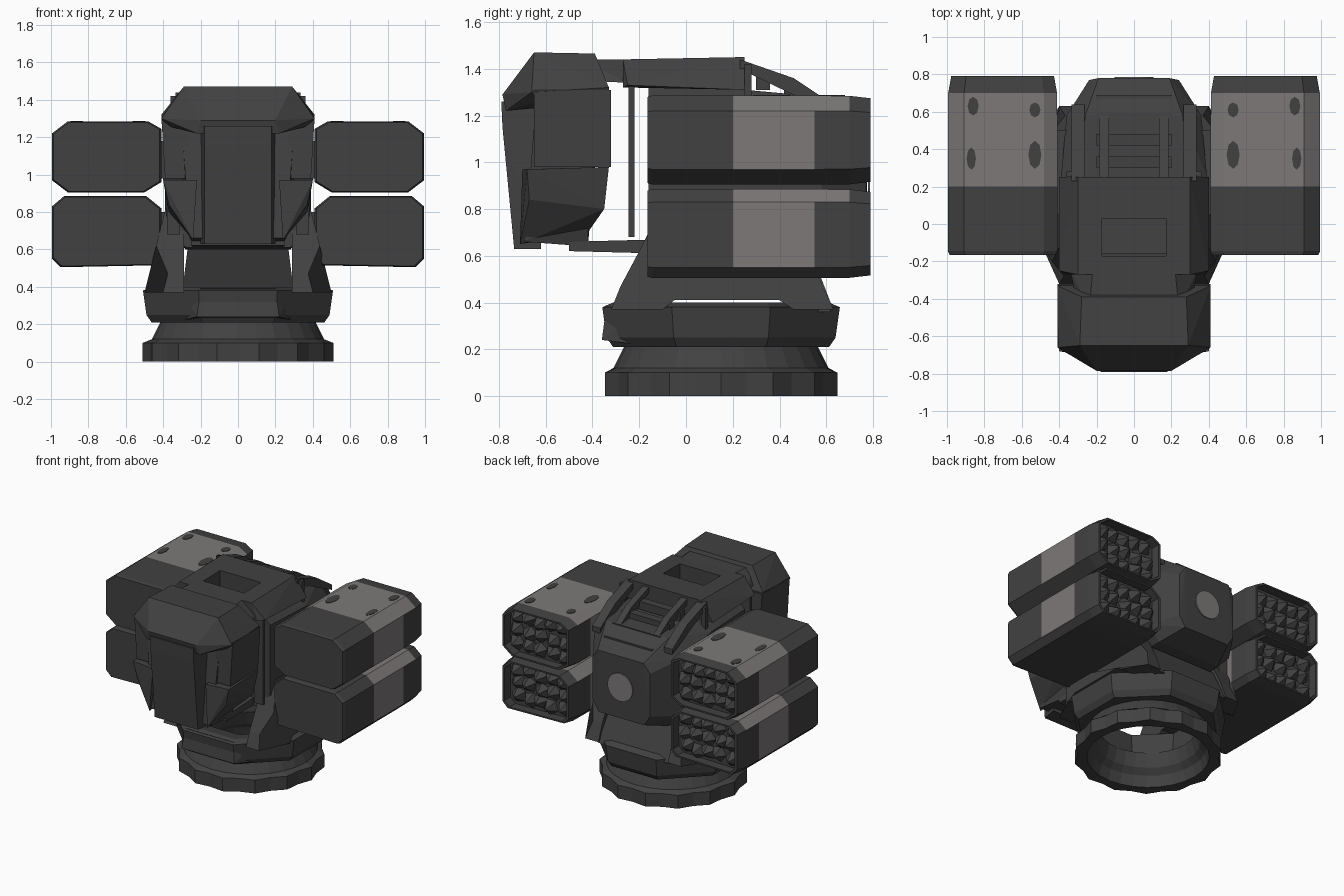
import bpy, bmesh, math, random
from mathutils import Matrix, Vector

if "Cube" in bpy.data.objects:
    bpy.data.objects.remove(bpy.data.objects["Cube"])
random.seed(4)


def material(name, c):
    m = bpy.data.materials.new(name)
    m.diffuse_color = (*c, 1)
    m.use_nodes = True
    m.node_tree.nodes["Principled BSDF"].inputs["Base Color"].default_value = m.diffuse_color
    return m


DARK = material("dark_grey", (0.053, 0.053, 0.053))
LIGHT = material("light_grey", (0.205, 0.19, 0.19))


def finish(name, bm, mats=(DARK,)):
    bmesh.ops.recalc_face_normals(bm, faces=bm.faces)
    me = bpy.data.meshes.new(name)
    bm.to_mesh(me)
    bm.free()
    for m in mats:
        me.materials.append(m)
    ob = bpy.data.objects.new(name, me)
    bpy.context.collection.objects.link(ob)
    return ob


def loft(name, rings, closed=False, mats=(DARK,)):
    """Skin a list of equal-length point rings; cap the ends or close the loop."""
    bm = bmesh.new()
    vs = [[bm.verts.new(p) for p in r] for r in rings]
    n = len(rings[0])
    for a, b in zip(vs, vs[1:] + ([vs[0]] if closed else [])):
        for i in range(n):
            j = (i + 1) % n
            bm.faces.new((a[i], a[j], b[j], b[i]))
    if not closed:
        bm.faces.new(vs[0])
        bm.faces.new(vs[-1])
    return finish(name, bm, mats)


def hull(name, pts, mirror=False, mats=(DARK,)):
    """Convex solid around the points, optionally with their x mirror images."""
    bm = bmesh.new()
    allp = list(pts) + ([(-x, y, z) for x, y, z in pts] if mirror else [])
    for p in allp:
        bm.verts.new(p)
    bmesh.ops.convex_hull(bm, input=bm.verts)
    loose = [v for v in bm.verts if not v.link_faces]
    bmesh.ops.delete(bm, geom=loose, context='VERTS')
    bmesh.ops.dissolve_limit(bm, angle_limit=0.02, verts=bm.verts, edges=bm.edges)
    return finish(name, bm, mats)


def box(name, x, y, z, mats=(DARK,)):
    return hull(name, [(a, b, c) for a in x for b in y for c in z], mats=mats)


def lathe(name, profile, sides, cy, rough=0.0, turn=0.0):
    """Closed profile of (radius, z) turned round a vertical axis at y = cy."""
    rings = []
    for i in range(sides):
        a = 2 * math.pi * (i + turn) / sides
        k = 1 - rough * (i % 2)
        rings.append([(r * (k if z < 0.12 and r > 0.45 else 1) * math.cos(a),
                       cy + r * (k if z < 0.12 and r > 0.45 else 1) * math.sin(a), z)
                      for r, z in profile])
    return loft(name, rings, closed=True)


# base ring with toothed rim, and the turning collar above it
lathe("base_ring", [(0.51, 0.0), (0.51, 0.1), (0.46, 0.12), (0.41, 0.22),
                    (0.33, 0.22), (0.36, 0.12), (0.40, 0.08), (0.42, 0.0)], 28, 0.15, 0.05)
lathe("yoke_collar", [(0.53, 0.25), (0.55, 0.38), (0.50, 0.40), (0.38, 0.38),
                      (0.36, 0.21), (0.50, 0.21)], 8, 0.15, turn=0.5)

# yoke arms: arched side profile, leaning inwards at the top
ARM = [(-0.32, 0.37), (-0.1, 0.37), (-0.05, 0.41), (0.4, 0.41), (0.46, 0.37), (0.63, 0.37),
       (0.58, 0.5), (0.5, 0.65), (0.42, 0.82), (-0.1, 0.82), (-0.2, 0.62), (-0.28, 0.47)]
for s, tag in ((1, "right"), (-1, "left")):
    outer = [(s * (0.50 - 0.25 * (z - 0.37) - (0.1 if y < -0.25 or y > 0.55 else 0)), y, z)
             for y, z in ARM]
    inner = [(s * 0.29, y, z) for y, z in ARM]
    loft("yoke_arm_" + tag, [outer, inner])
hull("yoke_rear_panel", [(0.3, 0.62, 0.36), (0.27, 0.52, 0.6), (0.3, 0.54, 0.36), (0.27, 0.46, 0.6)], True)
hull("yoke_front_lip", [(0.22, -0.36, 0.24), (0.2, -0.34, 0.39), (0.3, -0.2, 0.38), (0.3, -0.2, 0.22)], True)

# main body between the pods
hull("body", [(0.30, -0.16, 1.32), (0.38, -0.16, 1.25), (0.38, -0.16, 0.72), (0.28, -0.16, 0.61),
              (0.30, 0.25, 1.31), (0.39, 0.25, 1.24), (0.39, 0.25, 0.72), (0.28, 0.25, 0.60),
              (0.26, 0.58, 1.28), (0.36, 0.58, 1.15), (0.36, 0.58, 0.72), (0.26, 0.58, 0.62),
              (0.19, 0.78, 1.15), (0.24, 0.77, 1.08), (0.24, 0.77, 0.76), (0.19, 0.77, 0.68)], True)
bm = bmesh.new()
bmesh.ops.create_cone(bm, cap_ends=True, segments=20, radius1=0.105, radius2=0.105, depth=0.008,
                      matrix=Matrix.Translation((0, 0.783, 0.92)) @ Matrix.Rotation(-math.pi / 2, 4, 'X'))
finish("rear_disc", bm, (LIGHT,))

# roof plate with a rectangular well, and the neck to the head
roof = hull("roof_plate", [(0.30, -0.27, 1.44), (0.40, -0.25, 1.33), (0.30, 0.25, 1.45),
                           (0.40, 0.25, 1.31), (0.36, -0.27, 1.32)], True)
well = box("roof_well_cutter", (-0.17, 0.17), (-0.17, 0.03), (1.2, 1.6))
well.hide_render = True
well.hide_set(True)
cut = roof.modifiers.new("well", 'BOOLEAN')
cut.operation = 'DIFFERENCE'
cut.object = well
hull("neck", [(0.24, -0.45, 1.44), (0.30, -0.45, 1.35), (0.22, -0.25, 1.44), (0.34, -0.25, 1.34)], True)
hull("chin_plate", [(0.25, -0.5, 0.66), (0.25, -0.5, 0.62), (0.24, -0.12, 0.67), (0.24, -0.12, 0.61)], True)

# open rear frame: sloping rails and cross ribs
for s in (1, -1):
    for x, w in ((0.30, 0.035), (0.16, 0.025)):
        hull("rear_rail", [(s * (x + d), y, z) for d in (-w, w) for y, z in
                           ((0.23, 1.44), (0.23, 1.40), (0.46, 1.36), (0.46, 1.32), (0.64, 1.24), (0.64, 1.20))])
    box("rear_post", (s * 0.32, s * 0.36), (0.25, 0.28), (1.2, 1.42))
    # slim front columns
    box("front_column", (s * 0.31, s * 0.38), (-0.245, -0.22), (0.68, 1.34))
    # brackets holding the pods
    for z in (0.7, 1.08):
        box("pod_mount", (s * 0.34, s * 0.46), (0.05, 0.5), (z - 0.1, z + 0.1))
for y, z in ((0.33, 1.37), (0.45, 1.33), (0.56, 1.28), (0.66, 1.22)):
    box("rear_rib", (-0.2, 0.2), (y - 0.03, y + 0.03), (z - 0.06, z))

# sensor head at the front
hull("head_hood", [(0.29, -0.65, 1.47), (0.28, -0.39, 1.465), (0.41, -0.66, 1.30), (0.41, -0.33, 1.32),
                   (0.20, -0.785, 1.29), (0.22, -0.77, 1.22), (0.38, -0.33, 1.26), (0.38, -0.63, 1.26)], True)
hull("head_core", [(0.30, -0.64, 1.28), (0.30, -0.36, 1.28), (0.26, -0.69, 0.66), (0.24, -0.42, 0.64),
                   (0.30, -0.42, 0.82)], True)
hull("head_face_plate", [(0.18, -0.79, 1.26), (0.18, -0.735, 0.63), (0.20, -0.62, 1.26), (0.20, -0.62, 0.63),
                         (0.18, -0.785, 1.15)], True)
for s in (1, -1):
    hull("head_cheek", [(s * x, y, z) for x, y, z in
                        ((0.41, -0.65, 1.31), (0.41, -0.32, 1.31), (0.39, -0.65, 0.98), (0.39, -0.32, 0.98),
                         (0.27, -0.65, 1.31), (0.27, -0.32, 1.31), (0.27, -0.65, 0.98), (0.27, -0.32, 0.98))])
    hull("head_jaw", [(s * x, y, z) for x, y, z in
                      ((0.40, -0.68, 0.97), (0.40, -0.33, 0.98), (0.37, -0.67, 0.84), (0.37, -0.35, 0.80),
                       (0.22, -0.70, 0.97), (0.22, -0.33, 0.98), (0.24, -0.71, 0.65), (0.24, -0.42, 0.70))])

# four pods: chamfered boxes with a painted band and an open rear
UPPER = [(0.48, 1.285), (0.91, 1.285), (0.995, 1.22), (0.995, 0.97), (0.91, 0.905),
         (0.50, 0.905), (0.41, 0.96), (0.41, 1.245)]
LOWER = [(0.49, 0.885), (0.93, 0.885), (0.995, 0.83), (0.995, 0.55), (0.95, 0.505),
         (0.45, 0.515), (0.41, 0.56), (0.41, 0.82)]
STEPS = [(-0.165, 0.97), (-0.145, 1), (0.2, 1), (0.55, 1), (0.70, 0.995), (0.79, 0.94),
         (0.79, 0.88), (0.72, 0.88)]
for s, side in ((1, "right"), (-1, "left")):
    for sec, level in ((UPPER, "upper"), (LOWER, "lower")):
        cx, cz = 0.70, sum(z for _, z in sec) / 8
        rings = [[(s * (cx + (x - cx) * k), y, cz + (z - cz) * k) for x, z in sec] for y, k in STEPS]
        pod = loft(f"{level}_pod_{side}", rings, mats=(DARK, LIGHT))
        for f in pod.data.polygons:
            end = 0.70 if f.normal.z > 0.4 else 0.55
            if 0.2 < f.center.y < end and f.normal.z > -0.3:
                f.material_index = 1
        # faceted warhead tips inside the rear opening
        bm = bmesh.new()
        for i in range(5):
            for j in range(3):
                p = Vector((s * (cx + (i - 2) * 0.095), 0.75, cz + (j - 1) * 0.1))
                p += Vector((random.uniform(-.015, .015), 0, random.uniform(-.015, .015)))
                bmesh.ops.create_cone(bm, cap_ends=True, segments=5, radius1=0.065, radius2=0.01, depth=0.07,
                                      matrix=Matrix.Translation(p) @ Matrix.Rotation(-math.pi / 2, 4, 'X')
                                      @ Matrix.Rotation(random.random() * 6, 4, 'Z'))
        finish(f"{level}_pod_tips_{side}", bm)
    # worn paint patches on the top pods
    for x, y, w, l in ((0.87, 0.35, 0.025, 0.06), (0.53, 0.37, 0.035, 0.075), (0.86, 0.63, 0.03, 0.05),
                       (0.53, 0.61, 0.03, 0.04)):
        loft("paint_patch", [[(s * x + w * math.cos(a * math.pi / 4), y + l * math.sin(a * math.pi / 4), z)
                              for a in range(8)] for z in (1.282, 1.288)])
